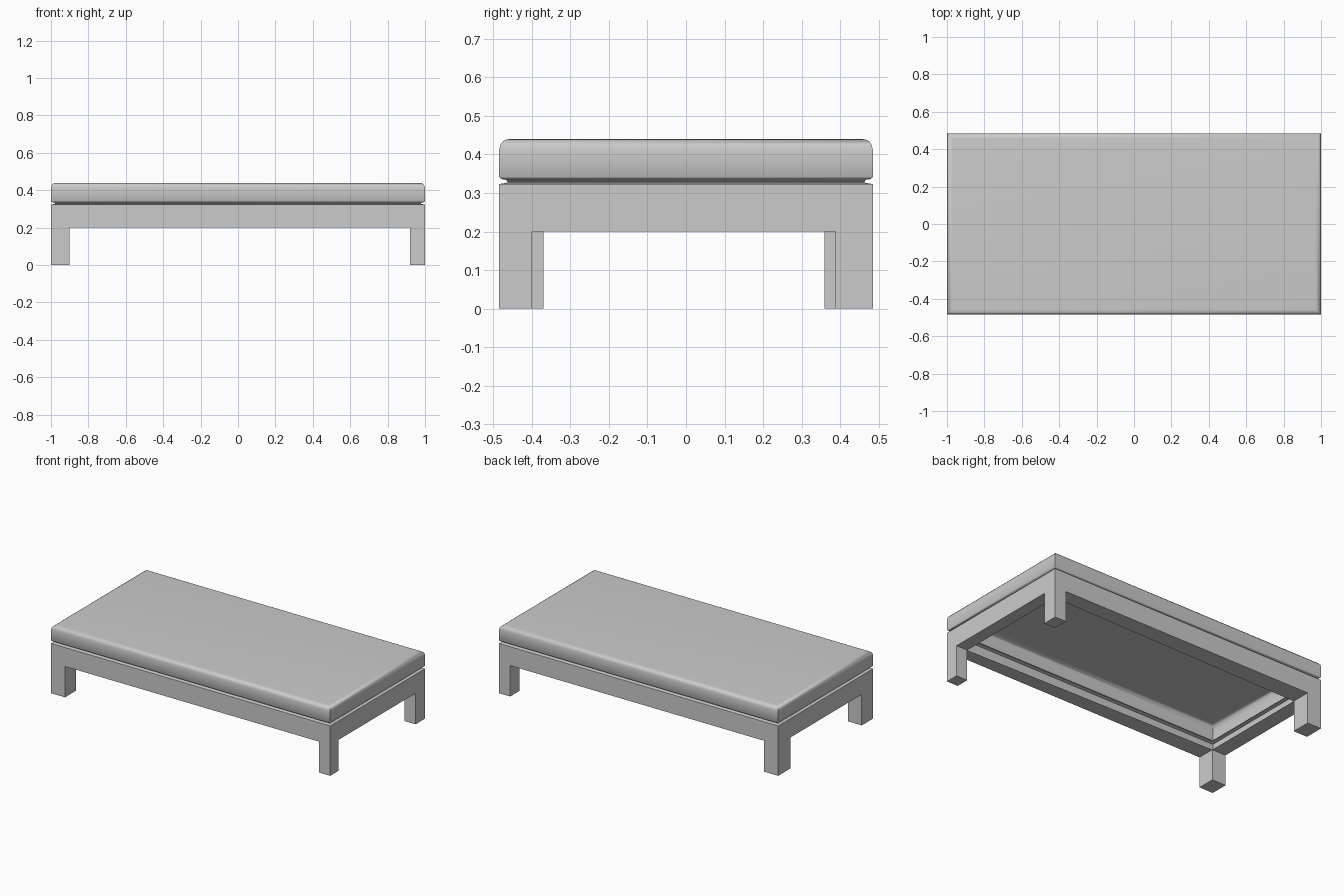
import bpy, bmesh

if "Cube" in bpy.data.objects:
    bpy.data.objects.remove(bpy.data.objects["Cube"])

HX, HY = 1.0, 0.485          # half length and half depth
Z_BAR, Z_TOP = 0.20, 0.323   # underside and top of the frame


def make_object(name, bm):
    bmesh.ops.remove_doubles(bm, verts=bm.verts, dist=0.0001)
    bmesh.ops.recalc_face_normals(bm, faces=bm.faces)
    mesh = bpy.data.meshes.new(name)
    bm.to_mesh(mesh)
    bm.free()
    obj = bpy.data.objects.new(name, mesh)
    bpy.context.collection.objects.link(obj)
    return obj


def face(bm, pts):
    bm.faces.new([bm.verts.new(p) for p in pts])


def loft(bm, profile):
    """Stack mitred rectangles; profile holds (inset, height) pairs."""
    rings = []
    for d, z in profile:
        x, y = HX - d, HY - d
        rings.append([bm.verts.new((sx * x, sy * y, z))
                      for sx, sy in ((-1, -1), (1, -1), (1, 1), (-1, 1))])
    for a, b in zip(rings, rings[1:]):
        for i in range(4):
            j = (i + 1) % 4
            bm.faces.new((a[i], a[j], b[j], b[i]))
    return rings


# Hollow cushion: pinched seam below, softly rounded top edge
bm = bmesh.new()
rings = loft(bm, [(0.022, 0.329), (0.018, 0.334), (0.006, 0.336), (0, 0.342),
                  (0, 0.412), (0.003, 0.425), (0.010, 0.434),
                  (0.019, 0.439), (0.030, 0.44)])
bm.faces.new(rings[-1])
cushion = make_object("cushion", bm)
bpy.context.view_layer.objects.active = cushion
cushion.select_set(True)
bpy.ops.object.shade_smooth_by_angle(angle=0.8)

# Frame: outer walls with a lip running in under the cushion
bm = bmesh.new()
loft(bm, [(0, Z_BAR), (0, Z_TOP), (0.022, 0.327), (0.022, 0.329)])

# Inner corner of each leg, counter-clockwise from front left
inner = [(-0.90, -0.37), (0.92, -0.40), (0.92, 0.388), (-0.90, 0.36)]
outer = [(-HX, -HY), (HX, -HY), (HX, HY), (-HX, HY)]

# Underside of the bars, open in the middle, between the legs
for i in range(4):
    j = (i + 1) % 4
    a, b = inner[i], inner[j]
    if i % 2 == 0:
        pts = [(a[0], outer[i][1]), (b[0], outer[j][1]), b, a]
    else:
        pts = [(outer[i][0], a[1]), (outer[j][0], b[1]), b, a]
    face(bm, [(x, y, Z_BAR) for x, y in pts])
make_object("frame", bm)

# Legs: four sides and a foot, open into the frame
names = ["front_left_leg", "front_right_leg", "back_right_leg", "back_left_leg"]
for name, (ix, iy), (ox, oy) in zip(names, inner, outer):
    bm = bmesh.new()
    sq = [(ox, oy), (ix, oy), (ix, iy), (ox, iy)]
    face(bm, [(x, y, 0) for x, y in sq])
    for k in range(4):
        p, q = sq[k], sq[(k + 1) % 4]
        face(bm, [(*p, 0), (*q, 0), (*q, Z_BAR), (*p, Z_BAR)])
    make_object(name, bm)
